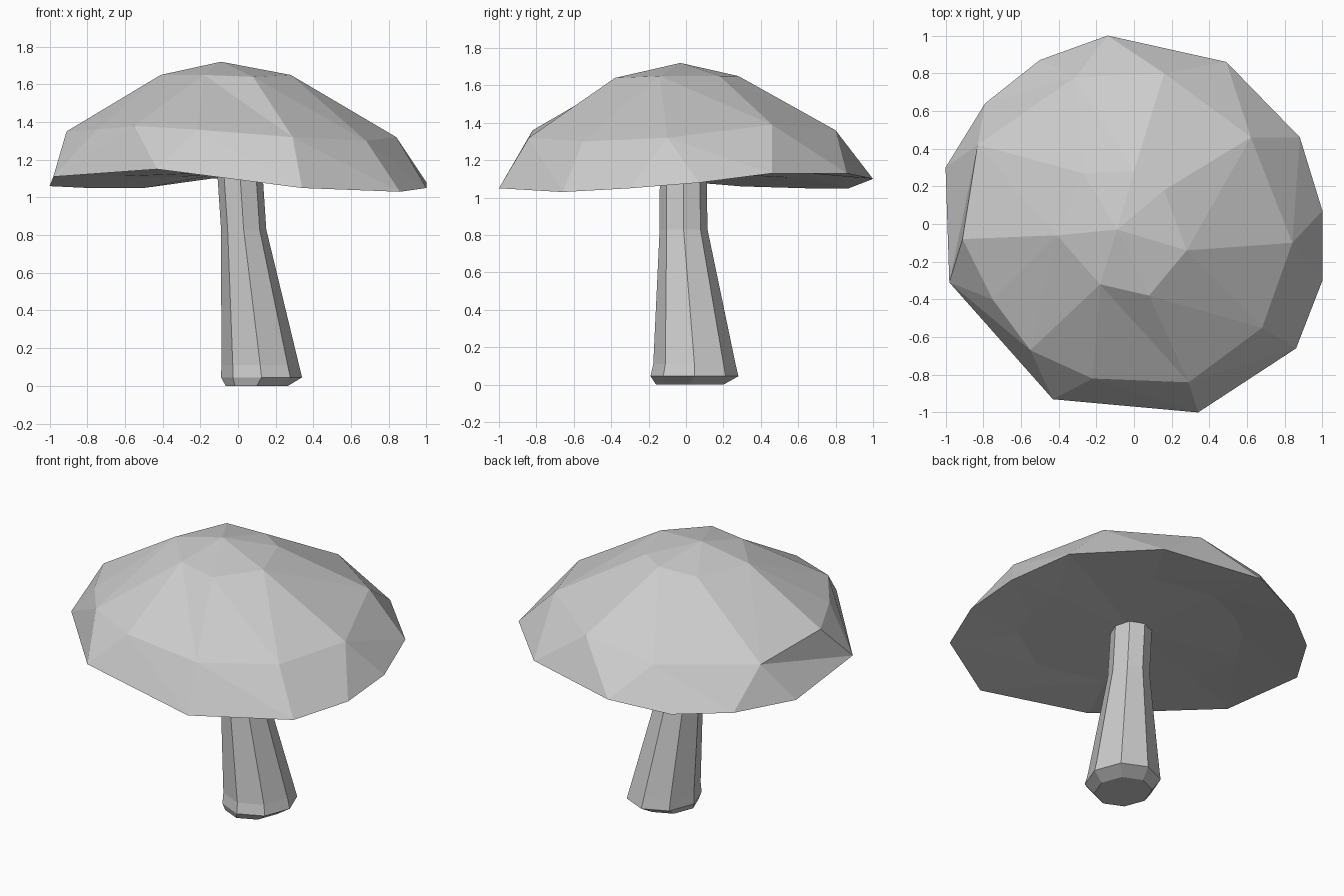
import bpy, bmesh
from math import cos, sin, pi

if "Cube" in bpy.data.objects:
    bpy.data.objects.remove(bpy.data.objects["Cube"])


def finish(name, bm):
    bmesh.ops.recalc_face_normals(bm, faces=bm.faces)
    mesh = bpy.data.meshes.new(name)
    bm.to_mesh(mesh)
    bm.free()
    obj = bpy.data.objects.new(name, mesh)
    bpy.context.collection.objects.link(obj)
    return obj


def strip(bm, low, up, moves):
    """Triangulate between two closed rings, stepping along lower (L) or upper (U)."""
    i = j = 0
    for m in moves:
        a, b = low[i % len(low)], up[j % len(up)]
        if m == "L":
            i += 1
            bm.faces.new((a, low[i % len(low)], b))
        else:
            j += 1
            bm.faces.new((a, up[j % len(up)], b))


def fan(bm, ring, tip):
    for k, v in enumerate(ring):
        bm.faces.new((v, ring[(k + 1) % len(ring)], tip))


# Cap: irregular rim, shoulder and crown rings
rim = [(1, .07, 1.08), (.88, .46, 1.13), (.49, .86, 1.13), (-.14, 1, 1.10),
       (-.5, .87, 1.05), (-.79, .64, 1.05), (-1, .3, 1.06), (-.98, -.31, 1.11),
       (-.43, -.93, 1.15), (.34, -1, 1.05), (.86, -.66, 1.03), (1, -.3, 1.05)]
shoulder = [(.84, -.1, 1.32), (.62, .46, 1.39), (.16, .8, 1.36), (-.31, .78, 1.29),
            (-.83, .42, 1.29), (-.91, -.08, 1.35), (-.75, -.4, 1.36), (-.55, -.67, 1.38),
            (-.22, -.82, 1.36), (.29, -.84, 1.32), (.68, -.55, 1.30)]
crown = [(.28, -.14, 1.65), (.16, .18, 1.65), (0, .28, 1.65), (-.27, .27, 1.65),
         (-.41, -.06, 1.65), (-.18, -.32, 1.65), (.08, -.38, 1.64)]
bm = bmesh.new()
r, s, c = [[bm.verts.new(p) for p in ring] for ring in (rim, shoulder, crown)]
strip(bm, r, s, "LULULULLULLUUULULULULUL")
strip(bm, s, c, "LULULULULLLULLULUL")
fan(bm, c, bm.verts.new((-.09, -.03, 1.72)))

# Underside: shallow hollow rising to the stem
inner = [bm.verts.new((x * .63, y * .63, 1.12 + (z - 1.08) * .4)) for x, y, z in rim]
strip(bm, r, inner, "LU" * 12)
fan(bm, inner, bm.verts.new((0, 0, 1.135)))
finish("cap", bm)

# Stem: leaning faceted tube with a bulged foot (z, centre x, centre y, radius x, radius y)
rings = [(0, .10, .02, .165, .18), (.045, .125, .045, .215, .235),
         (.11, .118, .045, .206, .22), (.83, .03, -.013, .12, .128),
         (1.16, .008, -.015, .12, .125)]
SIDES = 8
bm = bmesh.new()
prev = None
for z, cx, cy, rx, ry in rings:
    ring = [bm.verts.new((cx + rx * cos(2 * pi * k / SIDES),
                          cy + ry * sin(2 * pi * k / SIDES), z)) for k in range(SIDES)]
    if prev:
        for k in range(SIDES):
            n = (k + 1) % SIDES
            bm.faces.new((prev[k], prev[n], ring[n], ring[k]))
    else:
        bm.faces.new(ring[::-1])
    prev = ring
bm.faces.new(prev)
finish("stem", bm)
